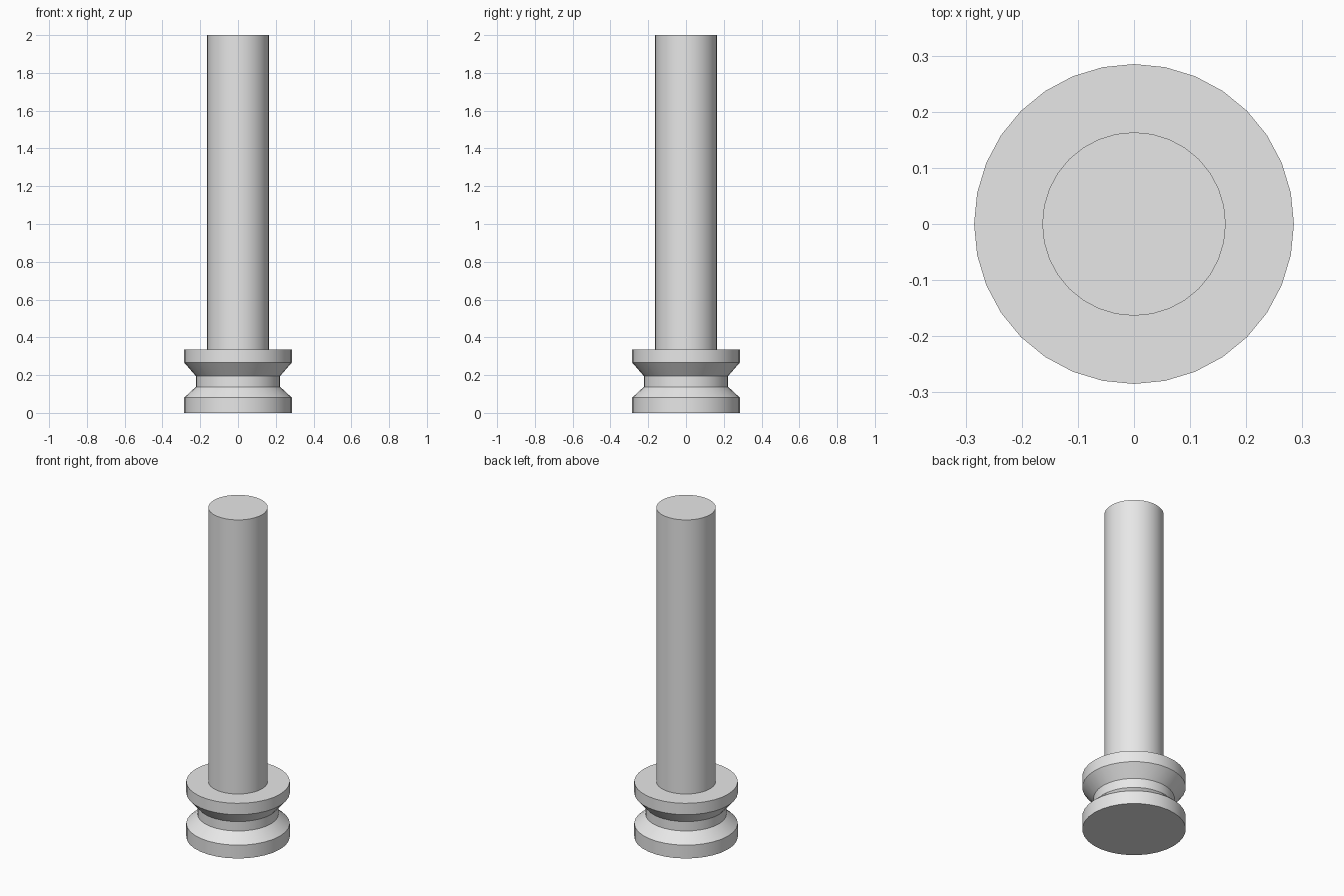
import bpy
import bmesh
import math

SIDES = 32

cube = bpy.data.objects.get("Cube")
if cube:
    bpy.data.objects.remove(cube, do_unlink=True)

# Single plain grey material
grey = bpy.data.materials.new("plain_grey")
grey.use_nodes = True
colour = (0.8, 0.8, 0.8, 1.0)
grey.diffuse_color = colour
grey.node_tree.nodes["Principled BSDF"].inputs["Base Color"].default_value = colour


def turned_part(name, profile):
    """Turn a bottom-to-top list of (radius, height) into a capped solid."""
    bm = bmesh.new()
    rings = []
    for radius, height in profile:
        angles = [math.tau * i / SIDES for i in range(SIDES)]
        rings.append([bm.verts.new((radius * math.cos(a), radius * math.sin(a), height))
                      for a in angles])
    for low, high in zip(rings, rings[1:]):
        for i in range(SIDES):
            j = (i + 1) % SIDES
            bm.faces.new((low[i], low[j], high[j], high[i]))
    bm.faces.new(reversed(rings[0]))
    bm.faces.new(rings[-1])

    mesh = bpy.data.meshes.new(name)
    bm.to_mesh(mesh)
    bm.free()
    mesh.materials.append(grey)
    obj = bpy.data.objects.new(name, mesh)
    bpy.context.collection.objects.link(obj)

    bpy.ops.object.select_all(action="DESELECT")
    obj.select_set(True)
    bpy.context.view_layer.objects.active = obj
    bpy.ops.object.shade_smooth_by_angle(angle=math.radians(30))
    return obj


# Grooved base: lower disc, bevel, neck, flare, upper disc
rim, neck = 0.285, 0.223
turned_part("grooved_base", [
    (rim, 0), (rim, 0.081), (neck, 0.138),
    (neck, 0.195), (rim, 0.266), (rim, 0.335),
])

# Tall straight shaft, seated slightly into the base
shaft = 0.1635
turned_part("shaft", [(shaft, 0.325), (shaft, 2)])
